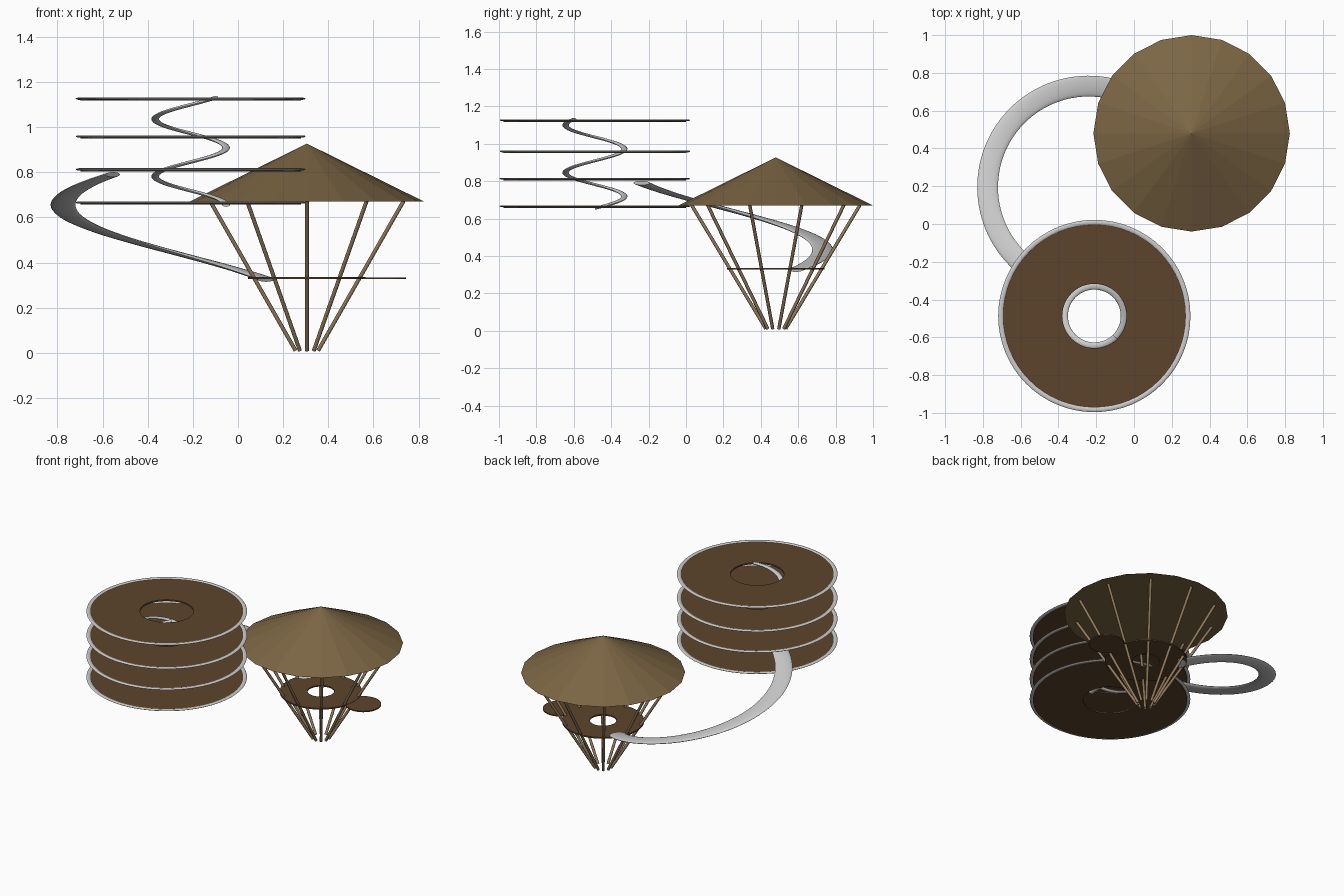
import bpy, bmesh
from math import sin, cos, pi, radians
from mathutils import Vector

if "Cube" in bpy.data.objects:
    bpy.data.objects.remove(bpy.data.objects["Cube"])

TOWER = (-0.21, -0.487)
HUT = (0.305, 0.48)


def material(name, rgb):
    m = bpy.data.materials.new(name)
    m.diffuse_color = (*rgb, 1)
    m.use_nodes = True
    m.node_tree.nodes["Principled BSDF"].inputs["Base Color"].default_value = m.diffuse_color
    return m


floor_brown = material("floor_brown", (0.107, 0.057, 0.025))
roof_brown = material("roof_brown", (0.20, 0.13, 0.057))
pole_brown = material("pole_brown", (0.30, 0.20, 0.11))


def finish(bm, name, mat=None, smooth=True):
    bmesh.ops.recalc_face_normals(bm, faces=bm.faces)
    me = bpy.data.meshes.new(name)
    bm.to_mesh(me)
    bm.free()
    ob = bpy.data.objects.new(name, me)
    bpy.context.collection.objects.link(ob)
    if mat:
        me.materials.append(mat)
    if smooth:
        bpy.context.view_layer.objects.active = ob
        ob.select_set(True)
        bpy.ops.object.shade_smooth_by_angle(angle=radians(40))
        ob.select_set(False)
    return ob


def sweep(name, center, profile, a0, a1, z0, z1, steps, mat=None):
    """Sweep an (r, z) profile around a vertical axis, rising from z0 to z1."""
    closed = abs(abs(a1 - a0) - 2 * pi) < 1e-4 and z0 == z1
    bm = bmesh.new()
    rings = []
    for i in range(steps if closed else steps + 1):
        t = i / steps
        a, z = a0 + (a1 - a0) * t, z0 + (z1 - z0) * t
        rings.append([bm.verts.new((center[0] + r * cos(a), center[1] + r * sin(a), z + h))
                      for r, h in profile])
    n = len(profile)
    pairs = list(zip(rings, rings[1:])) + ([(rings[-1], rings[0])] if closed else [])
    for p, q in pairs:
        for j in range(n):
            k = (j + 1) % n
            bm.faces.new((p[j], p[k], q[k], q[j]))
    if not closed:
        bm.faces.new(rings[0])
        bm.faces.new(rings[-1])
    return finish(bm, name, mat)


def oval(r, width, height, n=12):
    return [(r + width / 2 * cos(2 * pi * i / n), height / 2 * sin(2 * pi * i / n)) for i in range(n)]


def slab(r0, r1, t):
    return [(r0, -t / 2), (r1, -t / 2), (r1, t / 2), (r0, t / 2)]


# Tower floors with grey rims
for i, z in enumerate((0.662, 0.809, 0.955, 1.122)):
    sweep(f"tower_floor_{i}", TOWER, slab(0.17, 0.488, 0.01), 0, 2 * pi, z, z, 64, floor_brown)
    sweep(f"tower_rim_{i}", TOWER, oval(0.496, 0.026, 0.01, 8), 0, 2 * pi, z + 0.004, z + 0.004, 64)

# Spiral ramp in the tower's central well
sweep("spiral_ramp", TOWER, oval(0.157, 0.034, 0.016), 0, radians(675), 0.655, 1.131, 110)

# Long curved ramp from the hut up to the tower
sweep("curved_ramp", (-0.24, 0.195), oval(0.535, 0.11, 0.022, 16),
      radians(47), radians(234), 0.326, 0.79, 60)

# Hut floor ring and round side balcony
sweep("hut_floor", HUT, slab(0.085, 0.26, 0.009), 0, 2 * pi, 0.332, 0.332, 48, floor_brown)
bm = bmesh.new()
bmesh.ops.create_cone(bm, cap_ends=True, segments=32, radius1=0.113, radius2=0.113, depth=0.008)
finish(bm, "balcony", floor_brown).location = (0.632, 0.482, 0.331)

# Conical roof, 20 flat sides
bm = bmesh.new()
bmesh.ops.create_cone(bm, cap_ends=True, segments=20, radius1=0.52, radius2=0, depth=0.257)
finish(bm, "roof", roof_brown, smooth=False).location = (*HUT, 0.67 + 0.257 / 2)

# Ten poles fanning out from the ground to the roof
for i in range(10):
    a = pi / 2 + i * pi / 5
    low = Vector((HUT[0] + 0.053 * cos(a), HUT[1] + 0.053 * sin(a), 0.011))
    top = Vector((HUT[0] + 0.45 * cos(a), HUT[1] + 0.45 * sin(a), 0.672))
    d = top - low
    bm = bmesh.new()
    bmesh.ops.create_cone(bm, cap_ends=True, segments=10, radius1=0.009, radius2=0.009, depth=d.length)
    pole = finish(bm, f"pole_{i}", pole_brown)
    pole.rotation_euler = d.to_track_quat('Z', 'Y').to_euler()
    pole.location = (low + top) / 2
